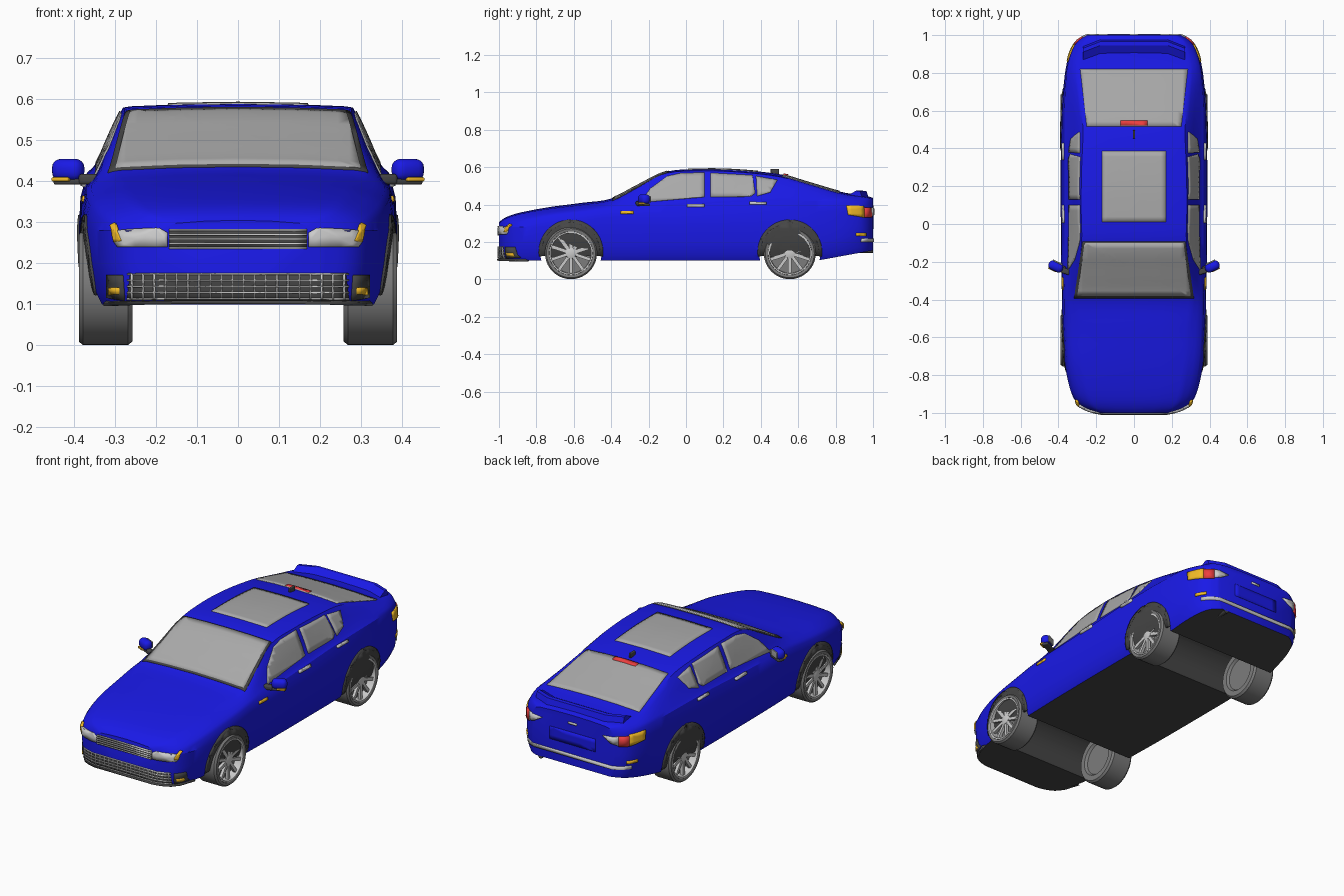
import bpy, bmesh
from math import pi, sin, cos, radians
from mathutils import Vector, Matrix
from mathutils.bvhtree import BVHTree

if "Cube" in bpy.data.objects:
    bpy.data.objects.remove(bpy.data.objects["Cube"])

def material(name, *rgb):
    m = bpy.data.materials.new(name)
    m.diffuse_color = (*rgb, 1)
    m.use_nodes = True
    m.node_tree.nodes["Principled BSDF"].inputs["Base Color"].default_value = m.diffuse_color
    return m

BLUE = material("blue_paint", .01, .01, .8)
DARK = material("dark_plastic", .06, .06, .06)
TYRE = material("tyre_rubber", .2, .2, .2)
GLASS = material("glass", .4, .4, .4)
AMBER = material("amber", .9, .5, .02)
RED = material("red", .85, .05, .05)
WHITE = material("lamp", .75, .75, .75)

def add(name, bm, mats=(), mirror=False, recalc=True):
    if recalc:
        bmesh.ops.recalc_face_normals(bm, faces=bm.faces)
    me = bpy.data.meshes.new(name)
    bm.to_mesh(me)
    bm.free()
    ob = bpy.data.objects.new(name, me)
    bpy.context.collection.objects.link(ob)
    for m in mats:
        me.materials.append(m)
    if mirror:
        ob.modifiers.new("mirror", 'MIRROR')
    return ob

def smooth(ob, angle=32):
    bpy.ops.object.select_all(action='DESELECT')
    ob.select_set(True)
    bpy.context.view_layer.objects.active = ob
    bpy.ops.object.shade_smooth_by_angle(angle=radians(angle))

# Body stations: y, side width, shoulder width, roof edge width, shoulder z, roof edge z, centre z
STATIONS = [
    (-1.0, .20, .19, .16, .27, .295, .305), (-.975, .27, .25, .21, .285, .315, .325),
    (-.93, .315, .295, .24, .305, .335, .345), (-.85, .345, .325, .26, .325, .355, .365),
    (-.72, .368, .345, .28, .35, .375, .388), (-.55, .378, .355, .29, .37, .395, .41),
    (-.4, .381, .358, .31, .39, .42, .432), (-.25, .385, .352, .295, .405, .495, .507),
    (-.1, .387, .35, .277, .41, .568, .577), (.1, .388, .35, .28, .42, .58, .59),
    (.3, .388, .35, .277, .43, .572, .584), (.5, .386, .352, .27, .435, .548, .562),
    (.65, .38, .352, .285, .435, .507, .52), (.82, .362, .345, .30, .43, .458, .47),
    (.92, .335, .315, .28, .42, .443, .452), (.97, .30, .285, .26, .41, .435, .445),
    (1.0, .25, .24, .22, .40, .425, .435)]

def spline(rows, steps):
    out = []
    for i in range(len(rows) - 1):
        quad = [rows[max(i - 1, 0)], rows[i], rows[i + 1], rows[min(i + 2, len(rows) - 1)]]
        for k in range(steps):
            t = k / steps
            out.append([.5 * (2*b + (c - a)*t + (2*a - 5*b + 4*c - d)*t*t + (3*b - a - 3*c + d)*t**3)
                        for a, b, c, d in zip(*quad)])
    return out + [list(rows[-1])]

def section(y, w, ws, wr, zs, zr, zt):
    zb = .1 + .055 * max(0, (y - .7) / .3)
    half = [(.92*w, zb), (.965*w, zb + .03), (.99*w, zb + .1), (w, .28), (.99*w, zs - .06 * (zs - .2) / .2),
            (.4*w + .6*ws + .003, zs - .015), (ws, zs), (.5*(wr + ws) + .004, .5*(zr + zs)),
            (.85*wr + .15*ws + .003, .85*zr + .15*zs), (wr, zr), (.93*wr, zr + .3*(zt - zr)),
            (.5*wr, zr + .8*(zt - zr))]
    ring = [(0, zb)] + half + [(0, zt)] + [(-x, z) for x, z in reversed(half)]
    return [(x, y, z) for x, z in ring]

# Lofted body shell
bm = bmesh.new()
rings = [[bm.verts.new(p) for p in section(*s)] for s in spline(STATIONS, 4)]
n = len(rings[0])
for a, b in zip(rings, rings[1:]):
    for i in range(n):
        bm.faces.new((a[i], a[(i + 1) % n], b[(i + 1) % n], b[i]))
bm.faces.new(rings[0])
bm.faces.new(rings[-1])
bmesh.ops.recalc_face_normals(bm, faces=bm.faces)
for f in bm.faces:
    if f.normal.z < -.8 and f.calc_center_median().z < .2:
        f.material_index = 1
TREE = BVHTree.FromBMesh(bm)
body = add("body", bm, (BLUE, DARK))

# Wheel tunnels cut through the body
AXLES = (-.615, .555)
for y in AXLES:
    bm = bmesh.new()
    bmesh.ops.create_cone(bm, cap_ends=True, segments=48, radius1=.165, radius2=.165, depth=1,
                          matrix=Matrix.Translation((0, y, .147)) @ Matrix.Rotation(pi/2, 4, 'Y'))
    for f in bm.faces:
        f.material_index = 1
    cutter = add("arch_cutter", bm, (BLUE, DARK))
    cutter.hide_render = True
    mod = body.modifiers.new("arch", 'BOOLEAN')
    mod.operation, mod.solver, mod.object = 'DIFFERENCE', 'EXACT', cutter
    bpy.context.view_layer.objects.active = body
    bpy.ops.object.modifier_apply(modifier=mod.name)
    bpy.data.objects.remove(cutter)
smooth(body)

# Panel: a flat outline projected along d onto the body and thickened
def panel(name, pts, d, mat=None, thick=.008, mirror=False, step=.03):
    d = Vector(d).normalized()
    u, v = (Vector((1, 0, 0)), Vector((0, 1, 0))) if abs(d.z) > .9 else (Vector((d.y, -d.x, 0)), Vector((0, 0, 1)))
    bm = bmesh.new()
    bm.faces.new([bm.verts.new((a, b, 0)) for a, b in pts])
    bmesh.ops.triangulate(bm, faces=bm.faces)
    for ax in (0, 1):
        lo, hi = min(p[ax] for p in pts), max(p[ax] for p in pts)
        cuts = int((hi - lo) / step)
        for k in range(1, cuts + 1):
            co = Vector((0, 0, 0))
            co[ax] = lo + (hi - lo) * k / (cuts + 1)
            no = Vector((ax == 0, ax == 1, 0))
            bmesh.ops.bisect_plane(bm, geom=bm.verts[:] + bm.edges[:] + bm.faces[:], plane_co=co, plane_no=no)
    for vert in bm.verts:
        p = u * vert.co.x + v * vert.co.y
        hit = TREE.ray_cast(p - 3 * d, d)[0]
        vert.co = hit if hit else TREE.find_nearest(p - d)[0]
    ob = add(name, bm, (mat,) if mat else (), recalc=True)
    mod = ob.modifiers.new("thickness", 'SOLIDIFY')
    mod.thickness, mod.offset = thick, 0
    if mirror:
        ob.modifiers.new("mirror", 'MIRROR')
    smooth(ob)

def rect(a0, a1, b0, b1):
    return [(a0, b0), (a1, b0), (a1, b1), (a0, b1)]

SIDE, FRONT, REAR, TOP, CORNER = (-1, 0, 0), (0, 1, 0), (0, -1, 0), (0, 0, -1), (-1, -1, 0)

# Glass
panel("windshield_trim", [(-.317, -.392), (.317, -.392), (.272, -.093), (-.272, -.093)], TOP, DARK, .006)
panel("windshield", [(-.3, -.38), (.3, -.38), (.262, -.1), (-.262, -.1)], TOP, GLASS, .010)
panel("sunroof", rect(-.17, .17, .01, .385), TOP, GLASS)
panel("rear_window", [(-.25, .515), (.25, .515), (.285, .82), (-.285, .82)], TOP, GLASS)
panel("front_side_window", [(-.245, .41), (.1, .44), (.1, .57), (-.03, .566), (-.1, .55), (-.19, .485)], SIDE, GLASS, mirror=True)
panel("rear_side_window", [(.13, .44), (.345, .442), (.37, .46), (.355, .555), (.13, .568)], SIDE, GLASS, mirror=True)
panel("quarter_window", [(.38, .445), (.45, .465), (.488, .53), (.375, .55)], SIDE, GLASS, mirror=True)
panel("high_brake_light", rect(-.07, .07, .52, .545), TOP, RED, .02)

# Side details
panel("front_door_handle", rect(.005, .1, .386, .4), SIDE, None, .022, True)
panel("rear_door_handle", rect(.34, .43, .399, .412), SIDE, None, .022, True)
panel("side_marker", rect(-.35, -.28, .35, .364), SIDE, AMBER, .012, True)
for y in AXLES:
    arc = [radians(a) for a in range(-8, 189, 7)]
    panel("arch_lip", [(y + r*cos(a), .147 + r*sin(a)) for r, seq in ((.172, arc), (.155, arc[::-1])) for a in seq],
          SIDE, DARK, .012, True, .06)

# Front lamps, grilles and lip
panel("headlight", [(.172, .24), (.29, .24), (.30, .255), (.29, .28), (.19, .285), (.172, .275)], FRONT, WHITE, .014, True)
panel("front_indicator", [(.28, .255), (.297, .252), (.307, .29), (.296, .296)], FRONT, AMBER, .018, True, .01)
panel("grille_back", rect(-.168, .168, .235, .284), FRONT, DARK, .006)
for k in range(5):
    panel("grille_slat", rect(-.168, .168, .235 + k*.011, .24 + k*.011), FRONT, None, .016)
panel("lower_grille_back", [(-.27, .11), (.27, .11), (.262, .175), (-.262, .175)], FRONT, DARK, .006)
for k in range(5):
    panel("lower_grille_bar", rect(-.268, .268, .112 + k*.015, .116 + k*.015), FRONT, None, .014)
for k in range(10):
    panel("lower_grille_post", rect(.012 + k*.027, .016 + k*.027, .112, .175), FRONT, None, .014, True)
panel("fog_recess", [(.275, .11), (.318, .118), (.318, .172), (.28, .172)], FRONT, DARK, .01, True)
panel("fog_light", rect(.285, .31, .125, .142), FRONT, AMBER, .018, True)
panel("front_lip", rect(-.32, .32, .1005, .109), FRONT, DARK, .02)

# Rear lamps and bumper trim
panel("rear_indicator", [(.365, .345), (.45, .33), (.45, .392), (.36, .395)], CORNER, AMBER, .014, True)
panel("tail_light", rect(.45, .505, .33, .385), CORNER, RED, .016, True)
panel("reverse_light", [(.505, .335), (.54, .345), (.575, .375), (.505, .385)], CORNER, WHITE, .014, True)
panel("rear_reflector", rect(.405, .465, .232, .247), CORNER, AMBER, .012, True)
panel("rear_bumper_strip", rect(-.32, .32, .2, .218), REAR, None, .012)
panel("number_plate_recess", rect(-.14, .14, .27, .34), REAR, BLUE, .006)
panel("boot_handle", rect(-.025, .025, .385, .395), REAR, None, .012)

# Boot spoiler
bm = bmesh.new()
loops = [[bm.verts.new((x, y + dy, z)) for y, z in ((.89, .445), (.945, .474), (.965, .472), (.98, .425), (.9, .42))]
         for x, dy in ((-.27, -.035), (-.18, 0), (.18, 0), (.27, -.035))]
for a, b in zip(loops, loops[1:]):
    for i in range(5):
        bm.faces.new((a[i], a[(i + 1) % 5], b[(i + 1) % 5], b[i]))
bm.faces.new(loops[0])
bm.faces.new(loops[-1])
add("boot_spoiler", bm, (BLUE,))

# Wheels
def lathe(bm, profile, y, z, steps=40):
    vs = [bm.verts.new((x, y, z + r)) for x, r in profile]
    es = [bm.edges.new(e) for e in zip(vs, vs[1:])]
    bmesh.ops.spin(bm, geom=vs + es, cent=(0, y, z), axis=(1, 0, 0), angle=2*pi, steps=steps)
    bmesh.ops.remove_doubles(bm, verts=bm.verts, dist=1e-5)

for y in AXLES:
    bm = bmesh.new()
    lathe(bm, [(.27, 0), (.27, .09), (.257, .1), (.257, .13), (.268, .139), (.378, .139), (.388, .131),
               (.386, .117), (.345, .112), (.345, 0)], y, .14)
    smooth(add("tyre", bm, (TYRE,), True))
    bm = bmesh.new()
    lathe(bm, [(.34, .116), (.387, .116), (.387, .108), (.34, .106), (.34, .116)], y, .14)
    lathe(bm, [(.345, .032), (.376, .028), (.38, .015), (.38, 0)], y, .14, 24)
    for k in range(10):
        bmesh.ops.create_cube(bm, size=1, matrix=Matrix.Translation((.367, y, .14)) @ Matrix.Rotation(k*pi/5, 4, 'X')
                              @ Matrix.Translation((0, 0, .066)) @ Matrix.Diagonal((.016, .017, .088, 1)))
    smooth(add("rim_spokes", bm, (), True))

# Door mirrors
def block(name, loc, size, mat, bevel=0, turn=0.0, mirror=True):
    bm = bmesh.new()
    bmesh.ops.create_cube(bm, size=1, matrix=Matrix.Translation(loc) @ Matrix.Rotation(turn, 4, 'Z') @ Matrix.Diagonal((*size, 1)))
    if bevel:
        bmesh.ops.bevel(bm, geom=bm.edges[:], offset=bevel, segments=4, profile=.5, affect='EDGES')
    smooth(add(name, bm, (mat,) if mat else (), mirror), 40)

block("mirror_housing", (.414, -.225, .428), (.08, .05, .054), BLUE, .022, .45)
block("mirror_base", (.405, -.226, .399), (.085, .036, .014), DARK, .005, .45)
block("mirror_arm", (.362, -.25, .405), (.05, .03, .026), DARK, .008, .3)
block("mirror_indicator", (.43, -.235, .405), (.045, .024, .01), AMBER, .003, .45)
block("mirror_glass", (.404, -.203, .428), (.056, .008, .036), GLASS, .003, .45)

# Roof aerial and exhaust
block("roof_aerial", (0, .475, .577), (.012, .045, .028), DARK, .004, 0, False)
bm = bmesh.new()
bmesh.ops.create_cone(bm, cap_ends=True, segments=20, radius1=.014, radius2=.014, depth=.09,
                      matrix=Matrix.Translation((.2, .955, .155)) @ Matrix.Rotation(pi/2, 4, 'X'))
smooth(add("exhaust_pipe", bm, (DARK,)))
